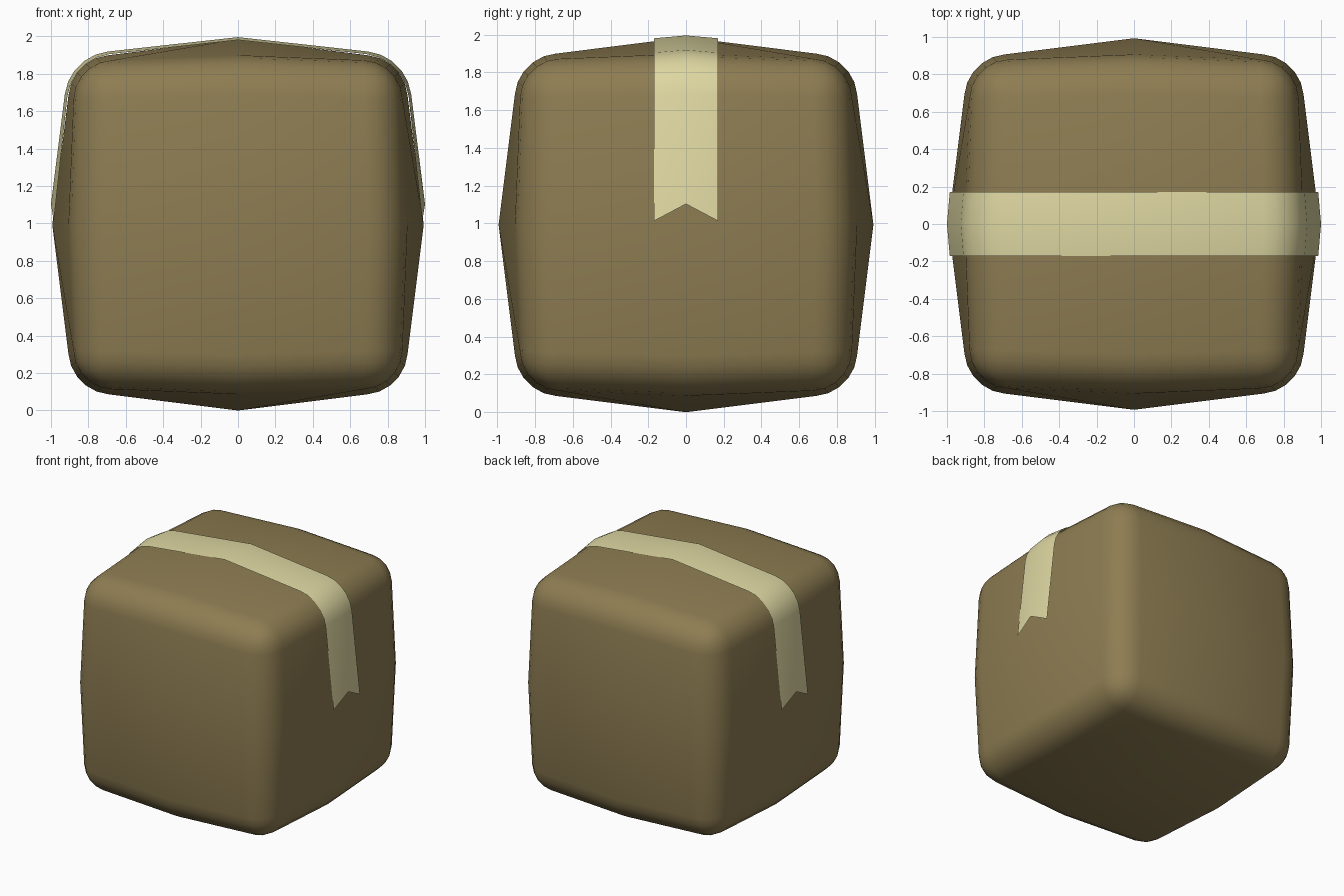
import bpy, bmesh, math

if "Cube" in bpy.data.objects:
    bpy.data.objects.remove(bpy.data.objects["Cube"])

C = 0.993   # half size at the bulging face centres, also the centre height


def material(name, rgb):
    m = bpy.data.materials.new(name)
    m.diffuse_color = (*rgb, 1)
    m.use_nodes = True
    m.node_tree.nodes["Principled BSDF"].inputs["Base Color"].default_value = m.diffuse_color
    return m


def make_object(name, bm, mat):
    me = bpy.data.meshes.new(name)
    bm.to_mesh(me)
    bm.free()
    ob = bpy.data.objects.new(name, me)
    bpy.context.collection.objects.link(ob)
    me.materials.append(mat)
    ob.location.z = C
    for o in bpy.context.selected_objects:
        o.select_set(False)
    bpy.context.view_layer.objects.active = ob
    ob.select_set(True)
    bpy.ops.object.shade_smooth_by_angle(angle=math.radians(40))
    return ob


# Cardboard box: cube with puffed faces and rounded edges
bm = bmesh.new()
bmesh.ops.create_cube(bm, size=2)
bmesh.ops.subdivide_edges(bm, edges=bm.edges[:], cuts=1, use_grid_fill=True)
for v in bm.verts:
    sides = sum(abs(c) > 0.5 for c in v.co)
    v.co *= {1: C, 2: 0.892, 3: 0.868}[sides]
bm.normal_update()
outer = [e for e in bm.edges if e.calc_face_angle() > math.radians(45)]
bmesh.ops.bevel(bm, geom=outer, offset=0.2, segments=5, profile=0.5,
                affect='EDGES', clamp_overlap=True)
bmesh.ops.recalc_face_normals(bm, faces=bm.faces[:])
make_object("cardboard_box", bm, material("cardboard", (0.27, 0.205, 0.085)))

# Packing tape: strip over the top with a notch at each end
half = [(0.0, 1.003)]
for i in range(6):
    a = math.radians(83 - i * 76 / 5)
    half.append((0.665 + 0.263 * math.cos(a), 0.665 + 0.263 * math.sin(a)))
half.append((1.0, 0.11))
path = [(-x, z) for x, z in reversed(half[1:])] + half

bm = bmesh.new()
rows = []
for i, (x, z) in enumerate(path):
    end = i in (0, len(path) - 1)
    row = []
    for y in (-0.17, 0, 0.17):
        px, pz = x, z
        if y:
            px, pz = x * 0.985, z * 0.985
            if end:
                pz = z - 0.09
        row.append(bm.verts.new((px, y, pz)))
    rows.append(row)
for a, b in zip(rows, rows[1:]):
    for j in range(2):
        bm.faces.new((a[j], b[j], b[j + 1], a[j + 1]))
bm.normal_update()
make_object("packing_tape", bm, material("tape", (0.73, 0.68, 0.36)))
